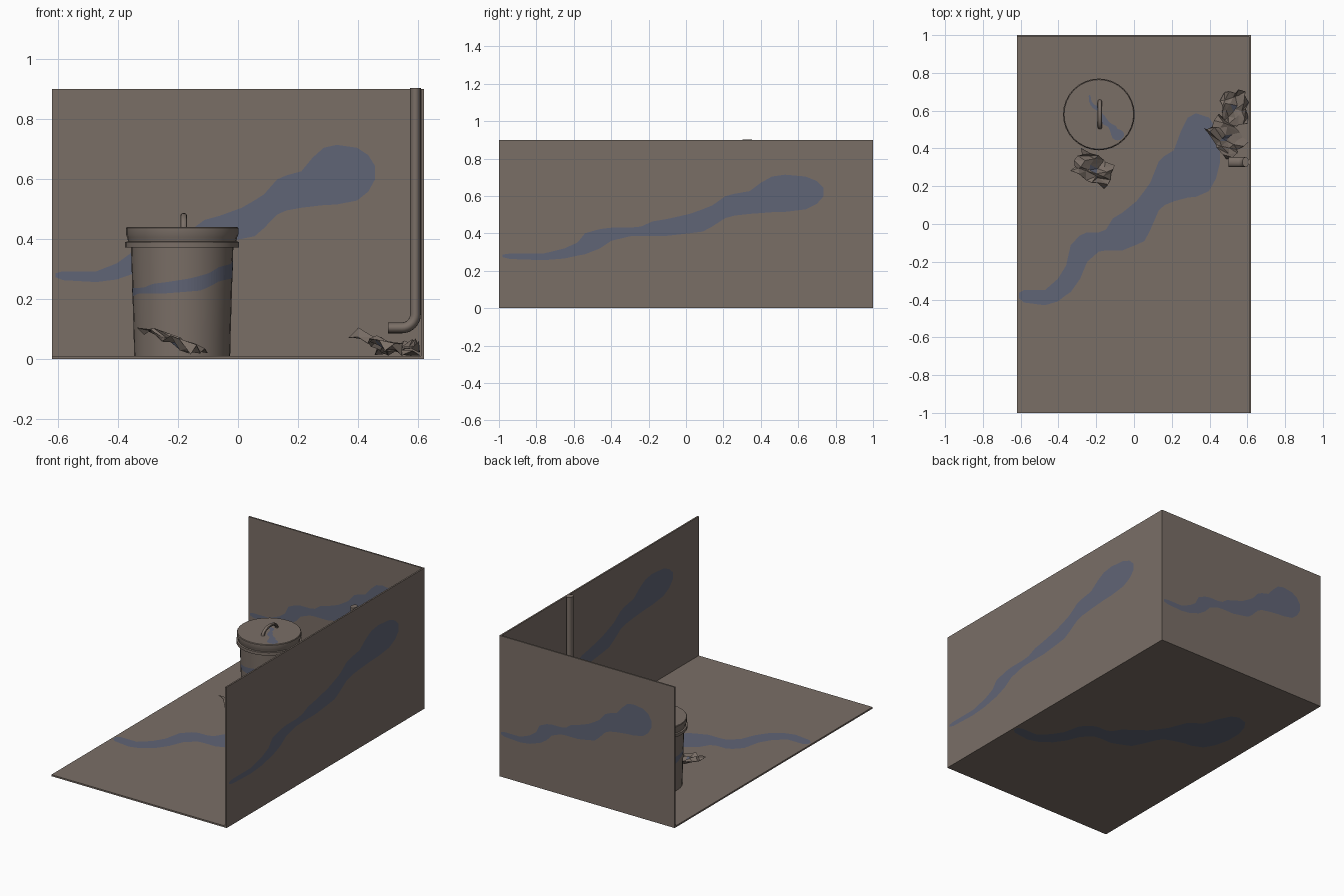
import bpy, bmesh, math, random
from mathutils import Vector

if "Cube" in bpy.data.objects:
    bpy.data.objects.remove(bpy.data.objects["Cube"])

W, D, H, T = 0.62, 1.0, 0.9, 0.01          # half width, half depth, height, thickness
BX, BY = -0.186, 0.58                       # bucket centre


def material(name, rgb):
    m = bpy.data.materials.new(name)
    m.diffuse_color = (*rgb, 1)
    m.use_nodes = True
    m.node_tree.nodes["Principled BSDF"].inputs["Base Color"].default_value = m.diffuse_color
    return m


BROWN = material("dusty_brown", (0.195, 0.158, 0.134))
BLUE = material("slate_blue", (0.118, 0.129, 0.180))


def make(name, verts, faces, mats, smooth=False):
    me = bpy.data.meshes.new(name)
    me.from_pydata([tuple(v) for v in verts], [], faces)
    ob = bpy.data.objects.new(name, me)
    bpy.context.collection.objects.link(ob)
    for m in mats:
        me.materials.append(m)
    if smooth:
        bpy.ops.object.select_all(action='DESELECT')
        ob.select_set(True)
        bpy.context.view_layer.objects.active = ob
        bpy.ops.object.shade_smooth_by_angle(angle=math.radians(35))
    return ob


def box(name, lo, hi):
    v = [(x, y, z) for x in (lo[0], hi[0]) for y in (lo[1], hi[1]) for z in (lo[2], hi[2])]
    f = [(0, 1, 3, 2), (4, 6, 7, 5), (0, 4, 5, 1), (2, 3, 7, 6), (0, 2, 6, 4), (1, 5, 7, 3)]
    return make(name, v, f, [BROWN])


# Floor and the two walls
box("floor", (-W, -D, 0), (W, D, T))
box("back_wall", (-W, D - T, T), (W, D, H))
box("right_wall", (W - T, -D, T), (W, D - T, H))

# Paint streak: position along it, lower edge, upper edge (fractions of a panel)
STREAK = [
    (.01, .303, .318), (.03, .292, .325), (.12, .285, .325), (.175, .295, .355),
    (.21, .312, .39), (.23, .32, .445), (.27, .355, .47), (.30, .40, .478),
    (.35, .427, .478), (.38, .43, .485), (.41, .43, .515), (.45, .43, .53),
    (.51, .445, .56), (.545, .455, .588), (.57, .485, .61), (.605, .535, .665),
    (.63, .55, .68), (.67, .56, .695), (.70, .565, .745), (.73, .57, .782),
    (.765, .572, .793), (.82, .587, .782), (.85, .62, .755), (.868, .665, .715)]


def streak(name, place, parts=4):
    """Thin painted strip; place(u, v) puts it on a surface."""
    rows = [STREAK[0]]
    for a, b in zip(STREAK, STREAK[1:]):
        rows += [tuple(p + (q - p) * k / parts for p, q in zip(a, b)) for k in range(1, parts + 1)]
    v = []
    for u, lo, hi in rows:
        v += [place(u, lo), place(u, hi)]
    f = [(2 * i, 2 * i + 2, 2 * i + 3, 2 * i + 1) for i in range(len(rows) - 1)]
    return make(name, v, f, [BLUE])


# Streaks on both sides of each panel
e = 0.0015
streak("back_wall_inner_streak", lambda u, v: (-W + 2 * W * u, D - T - e, H * v))
streak("back_wall_outer_streak", lambda u, v: (W - 2 * W * u, D + e, H * v))
streak("right_wall_outer_streak", lambda u, v: (W + e, -D + 2 * D * u, H * v))
streak("right_wall_inner_streak", lambda u, v: (W - T - e, D - 2 * D * u, H * v))
streak("floor_top_streak", lambda u, v: (-W + 2 * W * u, -D + 2 * D * v, T + e))
streak("floor_bottom_streak", lambda u, v: (W - 2 * W * u, -D + 2 * D * v, -e))


def lathe(name, profile, n=32):
    """Turn (radius, height) points around the bucket axis; both ends closed."""
    v, f = [], []
    for r, z in profile:
        v += [(BX + r * math.cos(2 * math.pi * i / n), BY + r * math.sin(2 * math.pi * i / n), z)
              for i in range(n)]
    for k in range(len(profile) - 1):
        for i in range(n):
            j = (i + 1) % n
            f.append((k * n + i, k * n + j, (k + 1) * n + j, (k + 1) * n + i))
    f.append(tuple(reversed(range(n))))
    f.append(tuple(range((len(profile) - 1) * n, len(profile) * n)))
    return make(name, v, f, [BROWN], True)


# Bucket: tapered body, rim band and lid
lathe("bucket_body", [(.160, T), (.162, .10), (.171, .39)])
lathe("bucket_rim", [(.171, .372), (.190, .372), (.190, .390), (.180, .392)])
lathe("bucket_lid", [(.180, .390), (.183, .405), (.187, .415), (.187, .436), (.184, .440)])


# Streak wrapped around the bucket
def on_bucket(u, v):
    z = 0.06 + 0.37 * v
    r = 0.1625 + 0.031 * (z - 0.10)
    a = math.pi + (u - 0.28) / 0.43 * math.pi
    return (BX + r * math.cos(a), BY + r * math.sin(a), z)


streak("bucket_streak", on_bucket)
streak("lid_streak", lambda u, v: (-0.235 + (u - .02) * .049 + (v - .31) * .30,
                                   0.68 - (u - .02) * .30 + (v - .31) * .049, 0.4412))


def sweep(name, path, side, a, b, n=16):
    """Oval section (a along side, b across it) carried along a path."""
    side, path = Vector(side), [Vector(p) for p in path]
    v, f = [], []
    for k, p in enumerate(path):
        t = (path[min(k + 1, len(path) - 1)] - path[max(k - 1, 0)]).normalized()
        up = t.cross(side)
        for i in range(n):
            w = 2 * math.pi * i / n
            v.append(p + side * (a * math.cos(w)) + up * (b * math.sin(w)))
    for k in range(len(path) - 1):
        for i in range(n):
            j = (i + 1) % n
            f.append((k * n + i, k * n + j, (k + 1) * n + j, (k + 1) * n + i))
    f += [tuple(reversed(range(n))), tuple(range((len(path) - 1) * n, len(path) * n))]
    ob = make(name, v, f, [BROWN], True)
    bm = bmesh.new()
    bm.from_mesh(ob.data)
    bmesh.ops.recalc_face_normals(bm, faces=bm.faces)
    bm.to_mesh(ob.data)
    bm.free()
    return ob


# Arched lid handle
arch = [(BX + .005, BY - .07 * math.cos(math.pi * k / 12),
         .438 + .04 * math.sin(math.pi * k / 12)) for k in range(13)]
sweep("lid_handle", arch, (1, 0, 0), .011, .009, 10)

# Drain pipe with an elbow at the foot
bend = [(.546 + .045 * math.cos(a), .328, .149 - .045 * math.sin(a))
        for a in [math.pi / 2 * k / 8 for k in range(9)]]
sweep("drain_pipe", [(.591, .328, H + .003)] + bend + [(.50, .328, .104)], (0, 1, 0), .026, .018)


# Crumpled paper scraps
def scrap(name, centre, half, turn, base, slope, rough, seed, n=5):
    rnd = random.Random(seed)
    c, s = math.cos(turn), math.sin(turn)
    v, f = [], []
    for i in range(n + 1):
        for j in range(n + 1):
            p = (2 * i / n - 1 + rnd.uniform(-.17, .17)) * half[0]
            q = (2 * j / n - 1 + rnd.uniform(-.17, .17)) * half[1]
            x, y = p * c - q * s, p * s + q * c
            z = base + slope * x + rnd.uniform(-rough, rough)
            v.append((min(centre[0] + x, W - T - .003), centre[1] + y, max(z, T + .003)))
    for i in range(n):
        for j in range(n):
            k = i * (n + 1) + j
            f += [(k, k + n + 1, k + n + 2), (k, k + n + 2, k + 1)]
    ob = make(name, v, f, [BROWN, BLUE])
    for p in ob.data.polygons:               # small blue patch near the middle
        d = p.center - Vector((*centre, p.center.z))
        p.material_index = int(d.length < .022)
    m = ob.modifiers.new("thickness", 'SOLIDIFY')
    m.thickness = .002
    return ob


scrap("scrap_by_bucket", (-.215, .295), (.095, .065), -.45, .06, -.42, .022, 3)
scrap("scrap_by_pipe", (.485, .46), (.105, .065), -.85, .05, -.35, .026, 8)
scrap("scrap_by_wall", (.535, .615), (.065, .085), .15, .04, .1, .024, 12)
